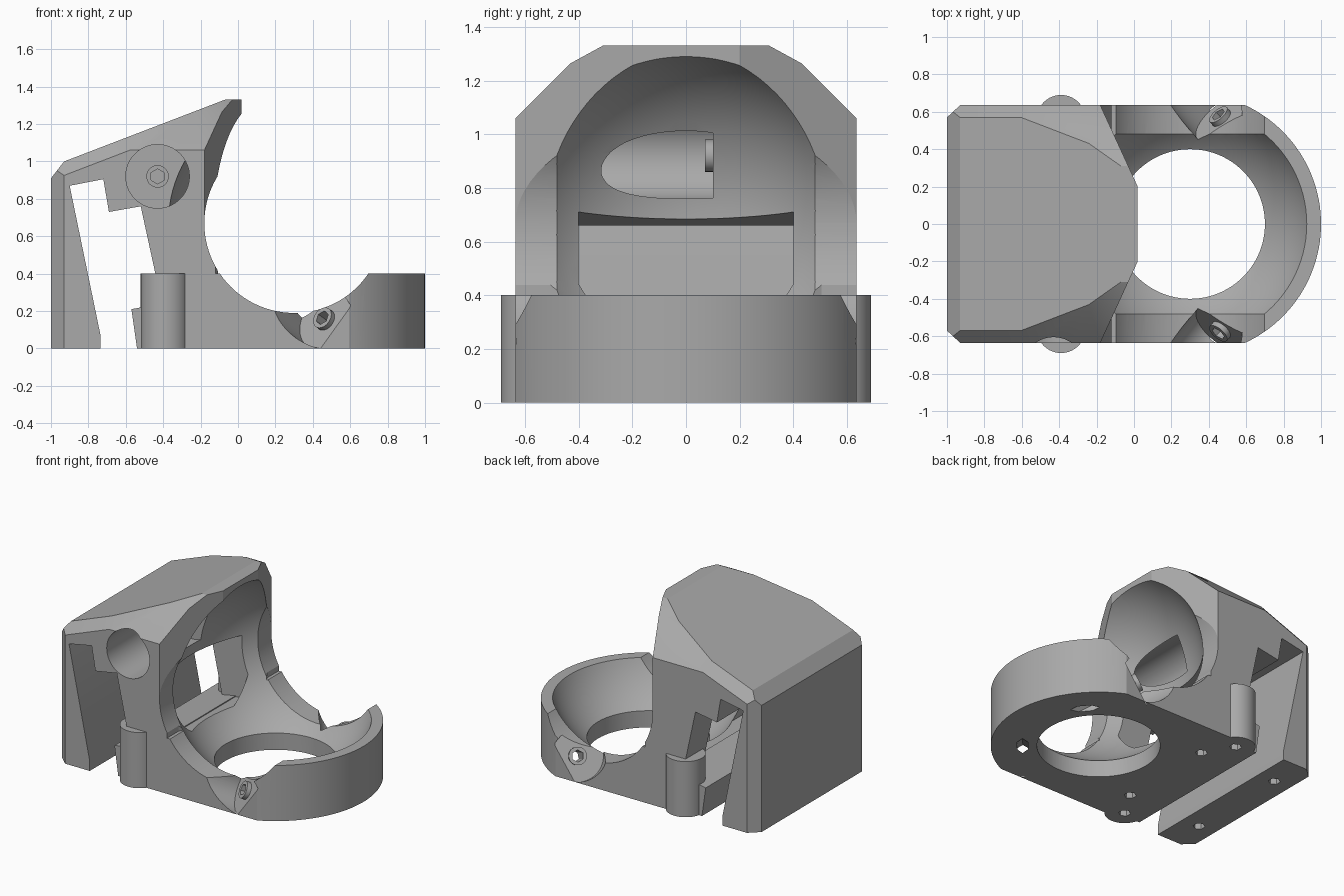
import bpy, bmesh, math
from mathutils import Vector

cube = bpy.data.objects.get("Cube")
if cube:
    bpy.data.objects.remove(cube, do_unlink=True)

grey = bpy.data.materials.new("matte_grey")
grey.use_nodes = True
GREY = (0.4, 0.4, 0.4, 1)
grey.diffuse_color = GREY
grey.node_tree.nodes["Principled BSDF"].inputs["Base Color"].default_value = GREY


def finish(bm, name):
    bmesh.ops.recalc_face_normals(bm, faces=bm.faces[:])
    mesh = bpy.data.meshes.new(name)
    bm.to_mesh(mesh)
    bm.free()
    mesh.materials.append(grey)
    ob = bpy.data.objects.new(name, mesh)
    bpy.context.collection.objects.link(ob)
    return ob


def prism_bm(pts, axis, lo, hi):
    """Outline extruded along y (points are x, z) or along z (points are x, y)."""
    bm = bmesh.new()
    place = (lambda a, b: (a, lo, b)) if axis == "y" else (lambda a, b: (a, b, lo))
    face = bm.faces.new([bm.verts.new(place(a, b)) for a, b in pts])
    ext = bmesh.ops.extrude_face_region(bm, geom=[face])
    step = Vector((0, hi - lo, 0)) if axis == "y" else Vector((0, 0, hi - lo))
    bmesh.ops.translate(bm, vec=step, verts=[g for g in ext["geom"] if isinstance(g, bmesh.types.BMVert)])
    return bm


def prism(name, pts, axis, lo, hi):
    return finish(prism_bm(pts, axis, lo, hi), name)


def rod(name, start, direction, radius, length, sides=64):
    """Cylinder growing from its start point along a direction."""
    bm = bmesh.new()
    d = Vector(direction).normalized()
    bmesh.ops.create_cone(bm, cap_ends=True, segments=sides, radius1=radius, radius2=radius, depth=length)
    bmesh.ops.transform(bm, matrix=d.to_track_quat("Z", "Y").to_matrix().to_4x4(), verts=bm.verts[:])
    bmesh.ops.translate(bm, vec=Vector(start) + d * length / 2, verts=bm.verts[:])
    return finish(bm, name)


def slice_off(bm, point, normal):
    """Cut a convex solid by a plane and cap it."""
    res = bmesh.ops.bisect_plane(bm, geom=bm.verts[:] + bm.edges[:] + bm.faces[:],
                                 plane_co=point, plane_no=normal, clear_outer=True)
    rim = [g for g in res["geom_cut"] if isinstance(g, bmesh.types.BMEdge)]
    if rim:
        bmesh.ops.edgeloop_fill(bm, edges=rim)


def combine(target, other, operation):
    mod = target.modifiers.new(operation, "BOOLEAN")
    mod.operation = operation
    mod.solver = "EXACT"
    mod.object = other
    bpy.context.view_layer.objects.active = target
    bpy.ops.object.modifier_apply(modifier=mod.name)
    bpy.data.objects.remove(other, do_unlink=True)


def add(other):
    combine(body, other, "UNION")


def cut(other):
    combine(body, other, "DIFFERENCE")


HALF = 0.635                       # half width of the housing
BALL = Vector((0.30, 0, 0.67))     # centre of the ball socket

# Hood: side profile with chamfered corners and roof edges
bm = prism_bm([(-1, 0), (0.02, 0), (0.02, 1.33), (-0.07, 1.33), (-0.93, 1.0), (-1, 0.91)], "y", -HALF, HALF)
for s in (-1, 1):
    slice_off(bm, (-1, s * 0.57, 0), (-0.065, s * 0.07, 0))
    slice_off(bm, (0.02, s * 0.2, 0), (0.435, s * 0.2, 0))
    slice_off(bm, (-0.93, s * 0.57, 1.0), (-0.384, s * 1.15, 1))
    slice_off(bm, (0, s * HALF, 1.06), (0, s, 1))
    slice_off(bm, (0, s * 0.31, 1.33), (0, s * 0.545, 1))
body = finish(bm, "ball_housing")

# Round-ended base ring and the block joining it to the hood
R = 0.70
end = math.asin(HALF / R)
arc = [(0.30 + R * math.cos(a), R * math.sin(a)) for a in (end * i / 24 for i in range(-24, 25))]
add(prism("base_ring", [(-0.3, -HALF)] + arc + [(-0.3, HALF)], "z", 0, 0.4))
add(prism("lower_block", [(-0.3, 0.1), (-0.12, 0.1), (-0.12, 0.67), (-0.3, 0.67)], "y", -HALF, HALF))

# Ball socket, side openings and floor hole
bm = bmesh.new()
bmesh.ops.create_uvsphere(bm, u_segments=96, v_segments=48, radius=0.68)
bmesh.ops.translate(bm, vec=BALL, verts=bm.verts[:])
cut(finish(bm, "socket_cutter"))
cut(rod("side_opening_cutter", (BALL.x, -1, BALL.z), (0, 1, 0), 0.48, 2, 96))
cut(rod("floor_hole_cutter", (BALL.x, 0, -0.1), (0, 0, 1), 0.40, 0.5, 96))

# Stepped slot between the back wall and the socket
cut(prism("slot_cutter", [(-0.735, -0.1), (-0.735, 0.07), (-0.9, 0.87), (-0.72, 0.905), (-0.69, 0.73),
                          (-0.52, 0.76), (-0.355, 0), (-0.335, -0.1)], "y", -1, 1))

# Sloping window from the slot into the socket
cut(prism("window_cutter", [(-0.65, 0.185), (-0.2, 0.275), (-0.2, 0.72), (-0.65, 0.63)], "y", -0.4, 0.4))

# Ledge and screw posts
add(prism("ledge", [(-0.57, 0.21), (-0.3, 0.262), (-0.3, 0), (-0.54, 0)], "y", -0.59, 0.59))
for s in (-1, 1):
    add(rod("screw_post", (-0.39, s * 0.56, 0), (0, 0, 1), 0.13, 0.4))


def screw_seat(centre, direction, bore):
    """Round pocket with a raised collar and a six-sided bore."""
    c, d = Vector(centre), Vector(direction).normalized()
    cut(rod("pocket_cutter", c, d, 0.17, 1))
    add(rod("collar", c - d * 0.02, d, 0.06, 0.05, 32))
    cut(rod("bore_cutter", c + d * 0.06, -d, 0.04, bore, 6))


# Three angled screw seats around the socket
screw_seat((-0.43, 0.1, 0.92), (0, -1, 0), 0.25)
for s in (-1, 1):
    screw_seat((0.468, s * 0.565, 0.152), (-0.585, s * 0.69, 0.42), 0.6)

# Mounting holes in the underside
for x, y in ((-0.39, 0.56), (-0.27, 0.36), (-0.87, 0.38)):
    for s in (-1, 1):
        cut(rod("mount_hole_cutter", (x, s * y, -0.1), (0, 0, 1), 0.04, 0.28, 6))

# Smooth curved faces, keep edges sharp
bpy.ops.object.select_all(action="DESELECT")
body.select_set(True)
bpy.context.view_layer.objects.active = body
bpy.ops.object.shade_smooth_by_angle(angle=math.radians(20))
